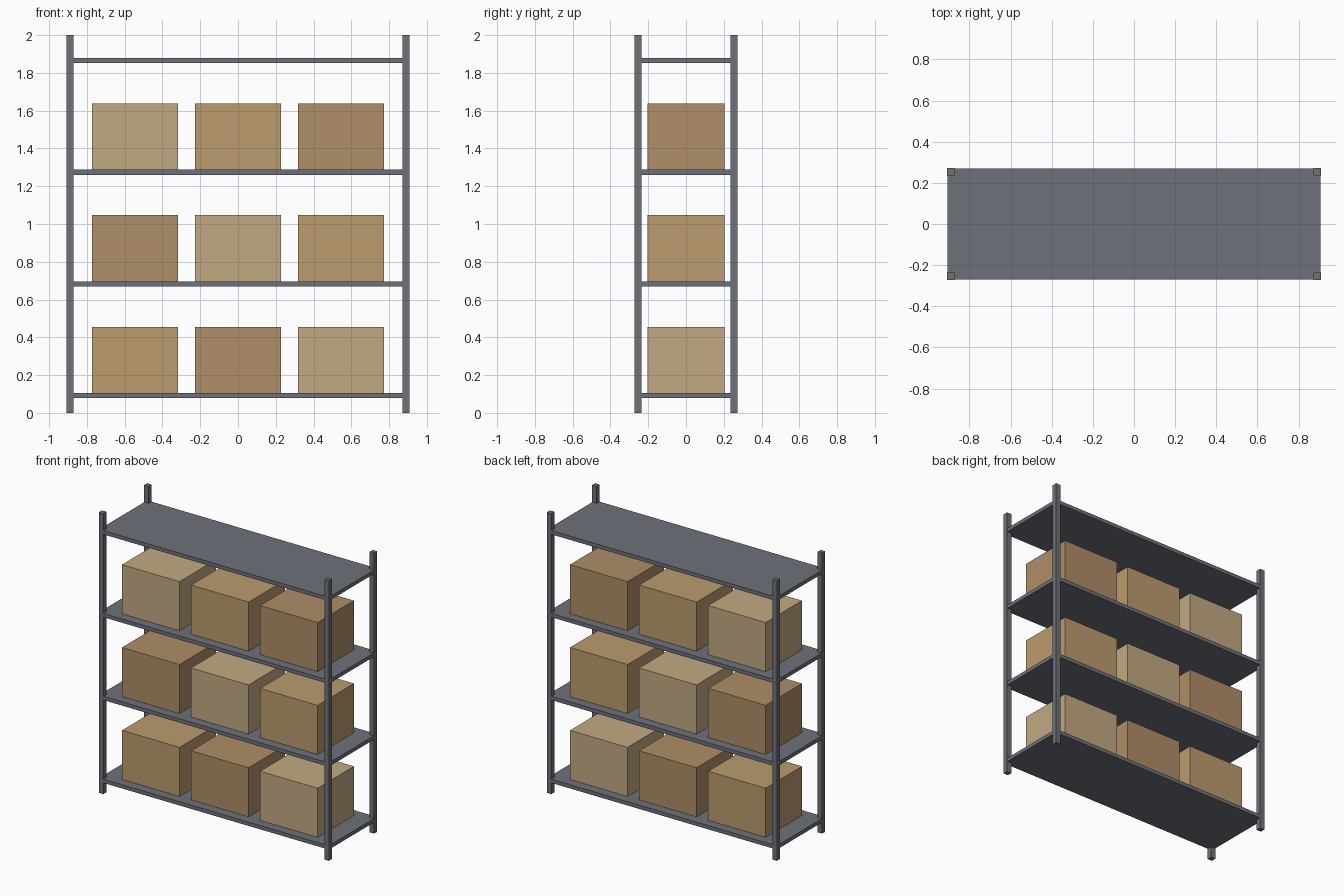
import bpy

if "Cube" in bpy.data.objects:
    bpy.data.objects.remove(bpy.data.objects["Cube"])

W, D, H = 1.816, 0.545, 2.0       # overall rack size
POST = 0.036                      # square post side
SHELF_T = 0.027                   # shelf thickness
SHELF_Z0, SHELF_STEP = 0.092, 0.591
BOX = (0.454, 0.409, 0.35)
BOX_STEP = 0.545


def material(name, rgb):
    m = bpy.data.materials.new(name)
    m.diffuse_color = (*rgb, 1)
    m.use_nodes = True
    m.node_tree.nodes["Principled BSDF"].inputs["Base Color"].default_value = m.diffuse_color
    return m


def block(name, size, loc, mat):
    bpy.ops.mesh.primitive_cube_add(size=1, location=loc)
    o = bpy.context.object
    o.name = name
    o.scale = size
    bpy.ops.object.transform_apply(location=False, rotation=False, scale=True)
    o.data.materials.append(mat)
    return o


steel = material("steel", (0.155, 0.165, 0.195))
cartons = [material("carton_mid", (0.50, 0.33, 0.155)),
           material("carton_brown", (0.43, 0.27, 0.14)),
           material("carton_pale", (0.54, 0.40, 0.225))]

# Corner posts
for sx, side in ((-1, "left"), (1, "right")):
    for sy, end in ((-1, "front"), (1, "back")):
        block(f"{end}_{side}_post", (POST, POST, H),
              (sx * (W - POST) / 2, sy * (D - POST) / 2, H / 2), steel)

# Shelves, a hair inside the posts' outer faces
for row in range(4):
    z = SHELF_Z0 + row * SHELF_STEP
    block(f"shelf_{row + 1}", (W - 0.004, D - 0.004, SHELF_T), (0, 0, z), steel)
    # Cartons on every shelf but the top one, colours shifting by row
    if row < 3:
        for col in range(3):
            block(f"carton_{row + 1}_{col + 1}", BOX,
                  ((col - 1) * BOX_STEP, 0, z + SHELF_T / 2 + BOX[2] / 2),
                  cartons[(row + col) % 3])
